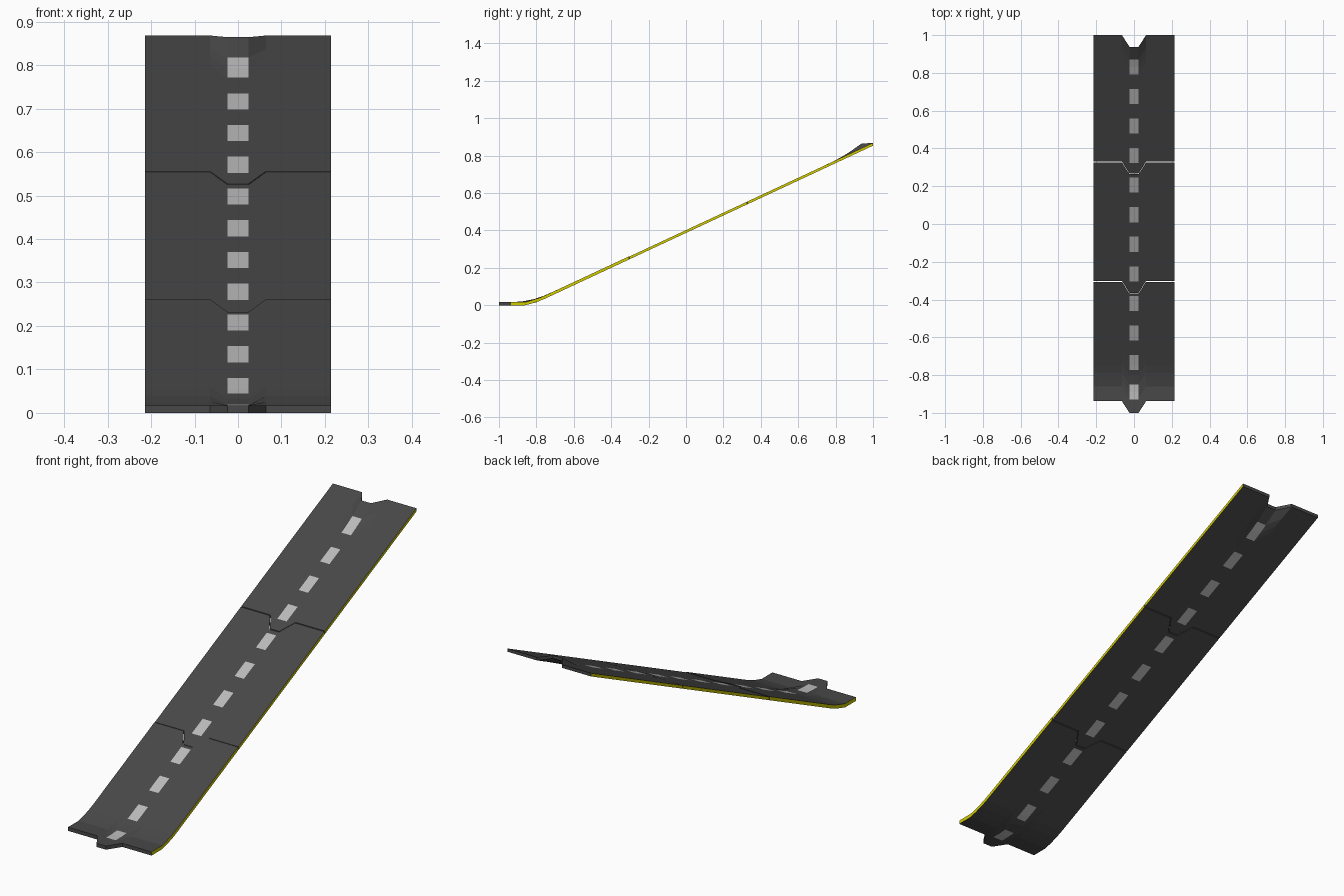
import bpy, bmesh

if "Cube" in bpy.data.objects:
    bpy.data.objects.remove(bpy.data.objects["Cube"])

def material(name, rgb):
    m = bpy.data.materials.new(name)
    m.diffuse_color = (*rgb, 1)
    m.use_nodes = True
    m.node_tree.nodes["Principled BSDF"].inputs["Base Color"].default_value = m.diffuse_color
    return m

MATS = [material("asphalt", (0.065, 0.065, 0.065)),
        material("lane_paint", (0.5, 0.5, 0.5)),
        material("edge_yellow", (0.65, 0.6, 0.0))]

THICK = 0.015
TAB = 0.062
COLS = [-0.214, -0.064, -0.024, 0.024, 0.064, 0.214]
PROFILE = [(-1.1, 0), (-0.86, 0), (-0.80, 0.016), (-0.75, 0.037), (1.1, 0.8997)]

def ramp_z(y):
    for (y0, z0), (y1, z1) in zip(PROFILE, PROFILE[1:]):
        if y <= y1:
            return z0 + (z1 - z0) * (y - y0) / (y1 - y0)
    return PROFILE[-1][1]

def track_tile(name, y0, y1, dashes, last=False):
    # row positions along the centre strip, including every dash boundary
    a, b = y0 - TAB, y1 - TAB
    marks = {a, b}
    for c in dashes:
        marks |= {c - 0.04, c, c + 0.04}
    if a < -0.9:
        marks |= {-0.86 - TAB, -0.80, -0.75 - TAB, -0.75}
    rows = sorted(marks)
    bm = bmesh.new()

    def layer(h):
        grid = []
        for yc in rows:
            line = []
            for x in COLS:
                shift = TAB if abs(x) > 0.03 else 0
                y = yc + shift
                z = ramp_z(y) + h
                # the last notch levels off with the top edge
                if last and not shift:
                    z += 0.025 * max(0, (yc - 0.77) / (b - 0.77)) ** 2
                line.append(bm.verts.new((x, y, z)))
            grid.append(line)
        return grid

    bot, top = layer(0), layer(THICK if y0 > -0.9 else THICK + 0.002)
    n, k = len(rows), len(COLS)

    def face(verts, mat=0):
        bm.faces.new(verts).material_index = mat

    # deck faces with the painted dashes
    for i in range(n - 1):
        mid = (rows[i] + rows[i + 1]) / 2
        painted = any(abs(mid - c) < 0.04 for c in dashes)
        for j in range(k - 1):
            mat = 1 if painted and j == 2 else 0
            for g in (top, bot):
                face([g[i][j], g[i][j + 1], g[i + 1][j + 1], g[i + 1][j]], mat)
        # yellow side edges
        for j in (0, k - 1):
            face([bot[i][j], bot[i + 1][j], top[i + 1][j], top[i][j]], 2)
    # tab and notch end faces
    for i in (0, n - 1):
        for j in range(k - 1):
            face([bot[i][j], bot[i][j + 1], top[i][j + 1], top[i][j]])
    bmesh.ops.recalc_face_normals(bm, faces=bm.faces)
    me = bpy.data.meshes.new(name)
    bm.to_mesh(me)
    bm.free()
    for m in MATS:
        me.materials.append(m)
    ob = bpy.data.objects.new(name, me)
    bpy.context.collection.objects.link(ob)

STEP = 0.1565
ENDS = [-0.938, -0.302, 0.33, 1.0]
NAMES = ["lower_track_tile", "middle_track_tile", "upper_track_tile"]
for t in range(3):
    gap = 0.004 if t < 2 else 0
    track_tile(NAMES[t], ENDS[t], ENDS[t + 1] - gap,
               [-0.89 + STEP * (4 * t + d) for d in range(4)], last=(t == 2))
